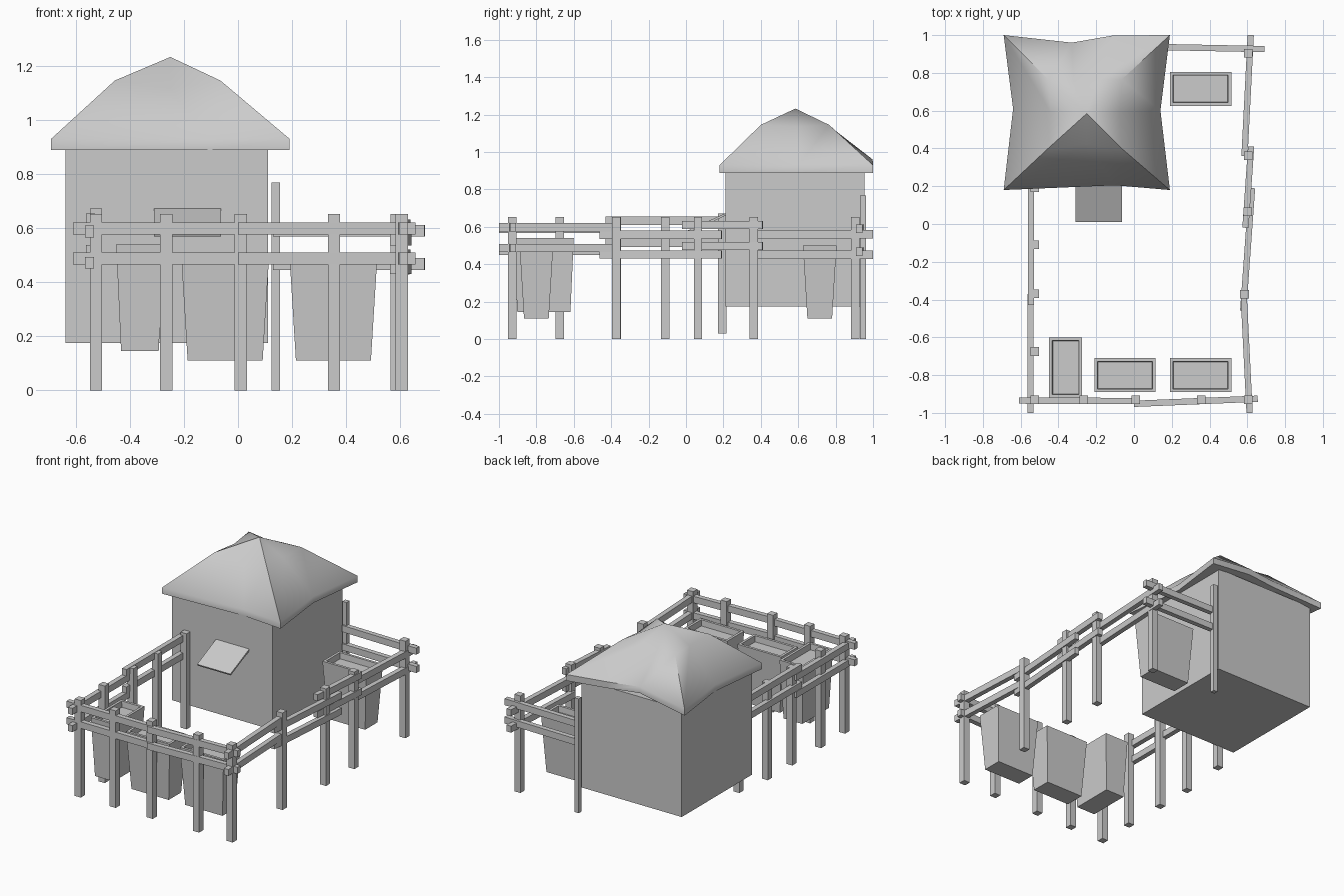
import bpy, bmesh
from mathutils import Vector

if "Cube" in bpy.data.objects:
    bpy.data.objects.remove(bpy.data.objects["Cube"])


def mesh_object(name, bm):
    bmesh.ops.recalc_face_normals(bm, faces=bm.faces)
    me = bpy.data.meshes.new(name)
    bm.to_mesh(me)
    bm.free()
    ob = bpy.data.objects.new(name, me)
    bpy.context.collection.objects.link(ob)
    return ob


def box(name, x0, x1, y0, y1, z0, z1):
    bm = bmesh.new()
    bmesh.ops.create_cube(bm, size=1)
    for v in bm.verts:
        v.co = Vector((x1 if v.co.x > 0 else x0, y1 if v.co.y > 0 else y0, z1 if v.co.z > 0 else z0))
    return mesh_object(name, bm)


def beam(name, a, b, width=0.033, height=0.044):
    a, b = Vector(a), Vector(b)
    bm = bmesh.new()
    bmesh.ops.create_cube(bm, size=1)
    for v in bm.verts:
        v.co = Vector((v.co.x * (b - a).length, v.co.y * width, v.co.z * height))
    ob = mesh_object(name, bm)
    ob.rotation_euler = (b - a).to_track_quat('X', 'Z').to_euler()
    ob.location = (a + b) / 2
    return ob


def post(name, x, y, z0=0.0, z1=0.652, w=0.045):
    return box(name, x - w / 2, x + w / 2, y - w / 2, y + w / 2, z0, z1)


# Tapered planter with a shallow recess in the top
def planter(name, x0, x1, y0, y1, z0, z1, taper=0.024):
    cx, cy = (x0 + x1) / 2, (y0 + y1) / 2
    hx, hy = (x1 - x0) / 2, (y1 - y0) / 2
    bm = bmesh.new()
    rings = []
    for inset, z in ((taper, z0), (0, z1), (0.017, z1), (0.02, z1 - 0.04)):
        rings.append([bm.verts.new((cx + sx * (hx - inset), cy + sy * (hy - inset), z))
                      for sx, sy in ((-1, -1), (1, -1), (1, 1), (-1, 1))])
    for r, s in zip(rings, rings[1:]):
        for i in range(4):
            j = (i + 1) % 4
            bm.faces.new((r[i], r[j], s[j], s[i]))
    bm.faces.new(rings[0][::-1])
    bm.faces.new(rings[-1])
    return mesh_object(name, bm)


# Hut body
box("hut_walls", -0.637, 0.11, 0.21, 0.955, 0.175, 0.9)

# Pillowy four-cornered roof: rim, inner ring, peak
outer = [(-0.69, 0.18, 0), (-0.10, 0.205, 0), (0.19, 0.18, 0), (0.14, 0.60, 0),
         (0.19, 1.0, 0), (-0.11, 0.998, 0.03), (-0.33, 0.96, 0.04), (-0.69, 1.0, 0), (-0.64, 0.61, 0)]
inner = [(-0.455, 0.40, 1.145), (-0.25, 0.42, 1.115), (-0.065, 0.40, 1.145), (-0.075, 0.59, 1.135),
         (-0.065, 0.765, 1.145), (-0.19, 0.765, 1.14), (-0.32, 0.755, 1.135),
         (-0.455, 0.765, 1.145), (-0.44, 0.59, 1.135)]
bm = bmesh.new()
low = [bm.verts.new((x, y, 0.888 + d)) for x, y, d in outer]
rim = [bm.verts.new((x, y, 0.93 + d)) for x, y, d in outer]
mid = [bm.verts.new(p) for p in inner]
peak = bm.verts.new((-0.25, 0.585, 1.232))
base = bm.verts.new((-0.25, 0.585, 0.895))
n = len(outer)
for i in range(n):
    j = (i + 1) % n
    bm.faces.new((low[i], low[j], rim[j], rim[i]))
    bm.faces.new((rim[i], rim[j], mid[j], mid[i]))
    bm.faces.new((mid[i], mid[j], peak))
    bm.faces.new((low[j], low[i], base))
roof = mesh_object("hut_roof", bm)
bpy.context.view_layer.objects.active = roof
roof.select_set(True)
bpy.ops.object.shade_smooth_by_angle(angle=0.87)

# Sloping window awning
beam("window_awning", (-0.187, 0.012, 0.575), (-0.187, 0.215, 0.668), 0.247, 0.012)

# Fence posts
for i, x in enumerate((-0.525, -0.265, 0.01, 0.355, 0.605)):
    post(f"front_post_{i}", x, -0.93)
for i, y in enumerate((-0.675, -0.37, -0.11)):
    post(f"left_post_{i}", -0.525, y)
post("left_end_post", -0.525, 0.193, 0.03, 0.672)
for i, (x, y) in enumerate(((0.585, -0.372), (0.603, 0.064), (0.605, 0.362), (0.605, 0.905))):
    post(f"right_post_{i}", x, y)
post("back_end_post", 0.14, 0.947, 0, 0.768, 0.031)

# Fence rails in pairs: name, start xy, end xy, upper z, lower z
rails = [
    ("front_left_rail", (-0.61, -0.935), (0.03, -0.937), 0.598, 0.487),
    ("front_right_rail", (0.0, -0.952), (0.655, -0.925), 0.598, 0.487),
    ("left_near_rail", (-0.548, -1.0), (-0.548, -0.37), 0.588, 0.472),
    ("left_far_rail", (-0.545, -0.43), (-0.545, 0.2), 0.632, 0.515),
    ("right_rail_a", (0.612, -1.0), (0.58, -0.36), 0.598, 0.487),
    ("right_rail_b", (0.578, -0.46), (0.625, 0.19), 0.558, 0.452),
    ("right_rail_c", (0.59, -0.02), (0.62, 0.41), 0.61, 0.498),
    ("right_rail_d", (0.585, 0.36), (0.618, 1.0), 0.56, 0.45),
    ("back_rail", (0.13, 0.937), (0.69, 0.926), 0.59, 0.467),
]
for name, a, b, *zs in rails:
    for tag, z in zip(("upper", "lower"), zs):
        beam(f"{name}_{tag}", (*a, z), (*b, z))

# Planters
planter("planter_left", -0.45, -0.275, -0.92, -0.6, 0.145, 0.54, 0.018)
planter("planter_middle", -0.21, 0.115, -0.89, -0.71, 0.11, 0.5)
planter("planter_right", 0.19, 0.515, -0.89, -0.71, 0.11, 0.5)
planter("planter_back", 0.19, 0.515, 0.625, 0.805, 0.11, 0.5)
